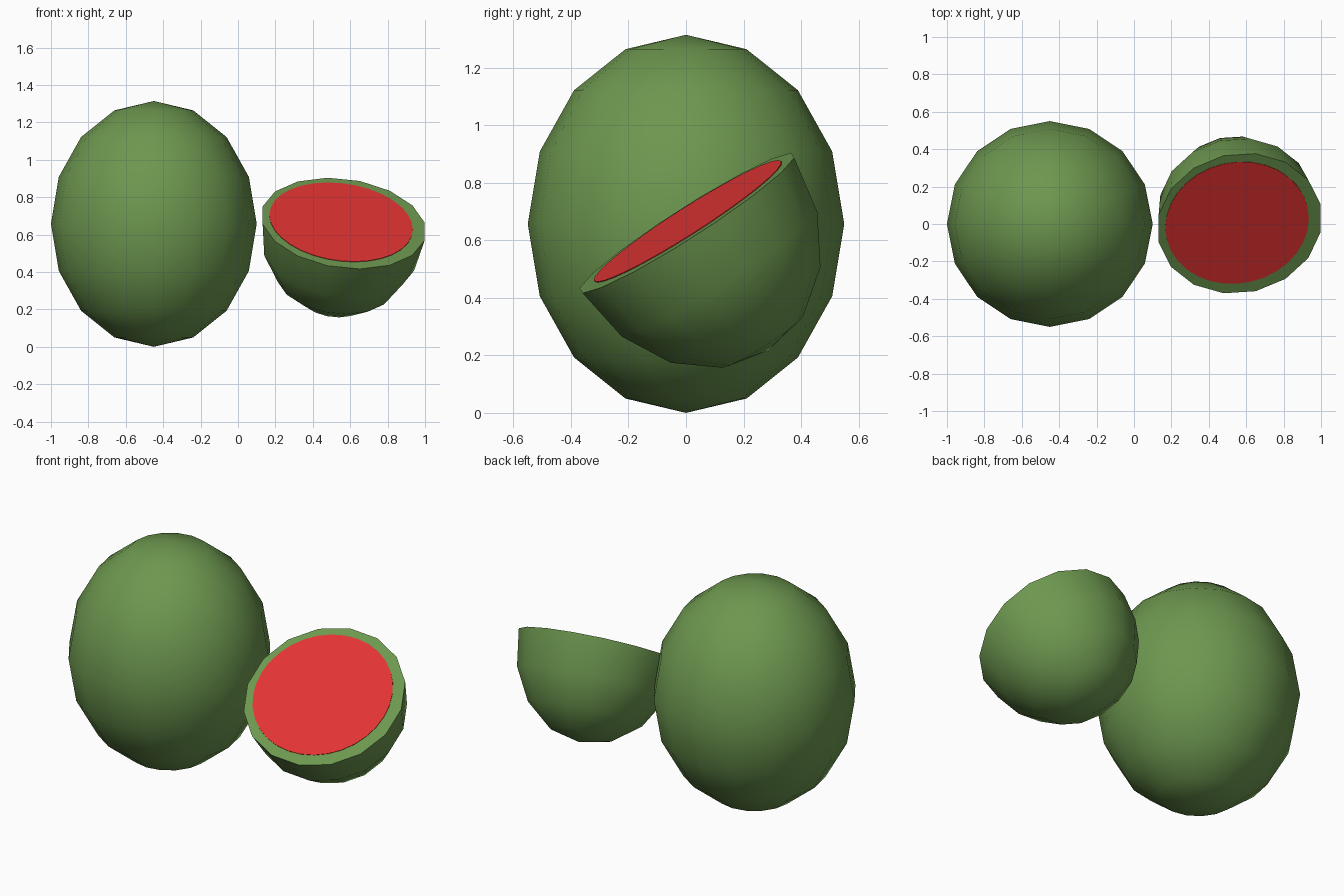
import bpy, bmesh, math
from mathutils import Matrix, Vector

if "Cube" in bpy.data.objects:
    bpy.data.objects.remove(bpy.data.objects["Cube"])


def material(name, rgb):
    m = bpy.data.materials.new(name)
    m.diffuse_color = (*rgb, 1)
    m.use_nodes = True
    m.node_tree.nodes["Principled BSDF"].inputs["Base Color"].default_value = m.diffuse_color
    return m


def finish(bm, name, mat, matrix):
    bmesh.ops.transform(bm, matrix=matrix, verts=bm.verts)
    bmesh.ops.recalc_face_normals(bm, faces=bm.faces)
    me = bpy.data.meshes.new(name)
    bm.to_mesh(me)
    bm.free()
    me.materials.append(mat)
    ob = bpy.data.objects.new(name, me)
    bpy.context.collection.objects.link(ob)
    bpy.ops.object.select_all(action='DESELECT')
    ob.select_set(True)
    bpy.context.view_layer.objects.active = ob
    bpy.ops.object.shade_smooth_by_angle(angle=math.radians(40))
    return ob


def ellipsoid(r, rz):
    bm = bmesh.new()
    bmesh.ops.create_uvsphere(bm, u_segments=16, v_segments=8, radius=1)
    bmesh.ops.scale(bm, vec=(r, r, rz), verts=bm.verts)
    return bm


rind = material("rind green", (0.152, 0.31, 0.079))
flesh = material("flesh red", (0.76, 0.033, 0.033))

# whole melon
finish(ellipsoid(0.55, 0.657), "whole_melon", rind, Matrix.Translation((-0.45, 0, 0.657)))

# tilted frame shared by the half melon and its flesh
tilt = (Matrix.Translation((0.565, 0.003, 0.66))
        @ Matrix.Rotation(math.radians(32.6), 4, 'X')
        @ Matrix.Rotation(math.radians(6.8), 4, 'Y'))

# half melon: lower half of a smaller ellipsoid, capped flat
bm = ellipsoid(0.445, 0.53)
bmesh.ops.delete(bm, geom=[v for v in bm.verts if v.co.z > 0.01], context='VERTS')
bmesh.ops.contextual_create(bm, geom=[e for e in bm.edges if e.is_boundary])
finish(bm, "half_melon", rind, tilt @ Matrix.Rotation(math.radians(11.25), 4, 'Z'))

# thin flesh plate on the cut face
bm = bmesh.new()
bmesh.ops.create_cone(bm, cap_ends=True, segments=32, radius1=0.386, radius2=0.386, depth=0.006)
finish(bm, "flesh", flesh, tilt @ Matrix.Translation((-0.014, 0.006, 0)))
